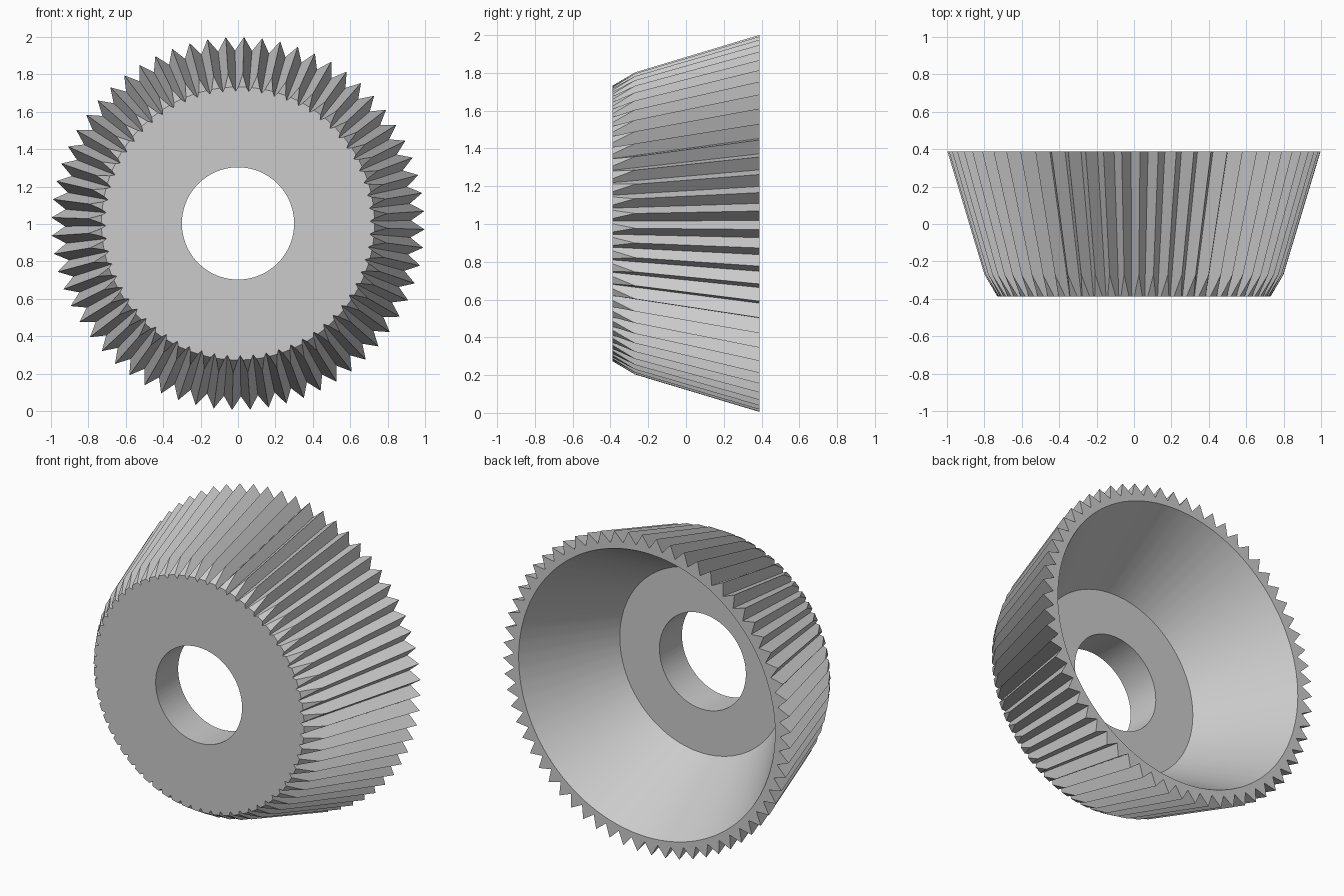
import bpy, bmesh, math
from mathutils import Vector

if "Cube" in bpy.data.objects:
    bpy.data.objects.remove(bpy.data.objects["Cube"], do_unlink=True)

TEETH = 64
PITCH = 2 * math.pi / TEETH
PHASE = 0.066          # angle of the first tooth tip
CENTRE_Z = 1.003
FRONT, SHOULDER, HUB_BACK, REAR = -0.388, -0.27, -0.165, 0.388
TIP_REAR, TIP_SHOULDER = 0.998, 0.80
ROOT_REAR, ROOT_FRONT = 0.925, 0.707
NOSE = 0.73            # radius of the chamfered tooth ends
BORE, HUB, RIM = 0.30, 0.575, 0.89
FLAT = 0.3             # half width of a chamfered tooth end, in pitches

steel = bpy.data.materials.new("steel_grey")
steel.use_nodes = True
GREY = (0.6, 0.6, 0.6, 1)
steel.diffuse_color = GREY
steel.node_tree.nodes["Principled BSDF"].inputs["Base Color"].default_value = GREY

bm = bmesh.new()


def point(radius, y, turn):
    a = PHASE + turn * PITCH
    return bm.verts.new((radius * math.cos(a), y, CENTRE_Z + radius * math.sin(a)))


# Points of one tooth sector: the root on its low side, then the tooth itself
sectors = []
for i in range(TEETH):
    turns = (i - 0.5, i - FLAT, i + FLAT)
    sectors.append({
        "root_front": point(ROOT_FRONT, FRONT, i - 0.5),
        "root_rear": point(ROOT_REAR, REAR, i - 0.5),
        "nose_a": point(NOSE, FRONT, i - FLAT),
        "nose_b": point(NOSE, FRONT, i + FLAT),
        "tip": point(TIP_SHOULDER, SHOULDER, i),
        "tip_rear": point(TIP_REAR, REAR, i),
        "bore_front": [point(BORE, FRONT, t) for t in turns],
        "bore_back": [point(BORE, HUB_BACK, t) for t in turns],
        "hub": [point(HUB, HUB_BACK, t) for t in turns],
        "rim": [point(RIM, REAR, t) for t in turns],
    })

for i, s in enumerate(sectors):
    n = sectors[(i + 1) % TEETH]
    arc = {k: s[k] + [n[k][0]] for k in ("bore_front", "bore_back", "hub", "rim")}
    # Two flanks and the chamfered end
    bm.faces.new((s["root_front"], s["nose_a"], s["tip"], s["tip_rear"], s["root_rear"]))
    bm.faces.new((n["root_front"], n["root_rear"], s["tip_rear"], s["tip"], s["nose_b"]))
    bm.faces.new((s["nose_a"], s["nose_b"], s["tip"]))
    # Front face and rear rim
    bm.faces.new([s["root_front"], s["nose_a"], s["nose_b"], n["root_front"]]
                 + arc["bore_front"][::-1])
    bm.faces.new([s["root_rear"], s["tip_rear"], n["root_rear"]] + arc["rim"][::-1])
    # Bore wall, hub back and hollow cone
    for a, b in (("bore_front", "bore_back"), ("bore_back", "hub"), ("hub", "rim")):
        for j in range(3):
            bm.faces.new((arc[a][j], arc[a][j + 1], arc[b][j + 1], arc[b][j]))

bmesh.ops.recalc_face_normals(bm, faces=bm.faces[:])
mesh = bpy.data.meshes.new("bevel_gear")
bm.to_mesh(mesh)
bm.free()
mesh.materials.append(steel)
gear = bpy.data.objects.new("bevel_gear", mesh)
bpy.context.collection.objects.link(gear)

# Smooth bore and cone, crisp teeth
bpy.ops.object.select_all(action="DESELECT")
gear.select_set(True)
bpy.context.view_layer.objects.active = gear
bpy.ops.object.shade_smooth_by_angle(angle=math.radians(15))
